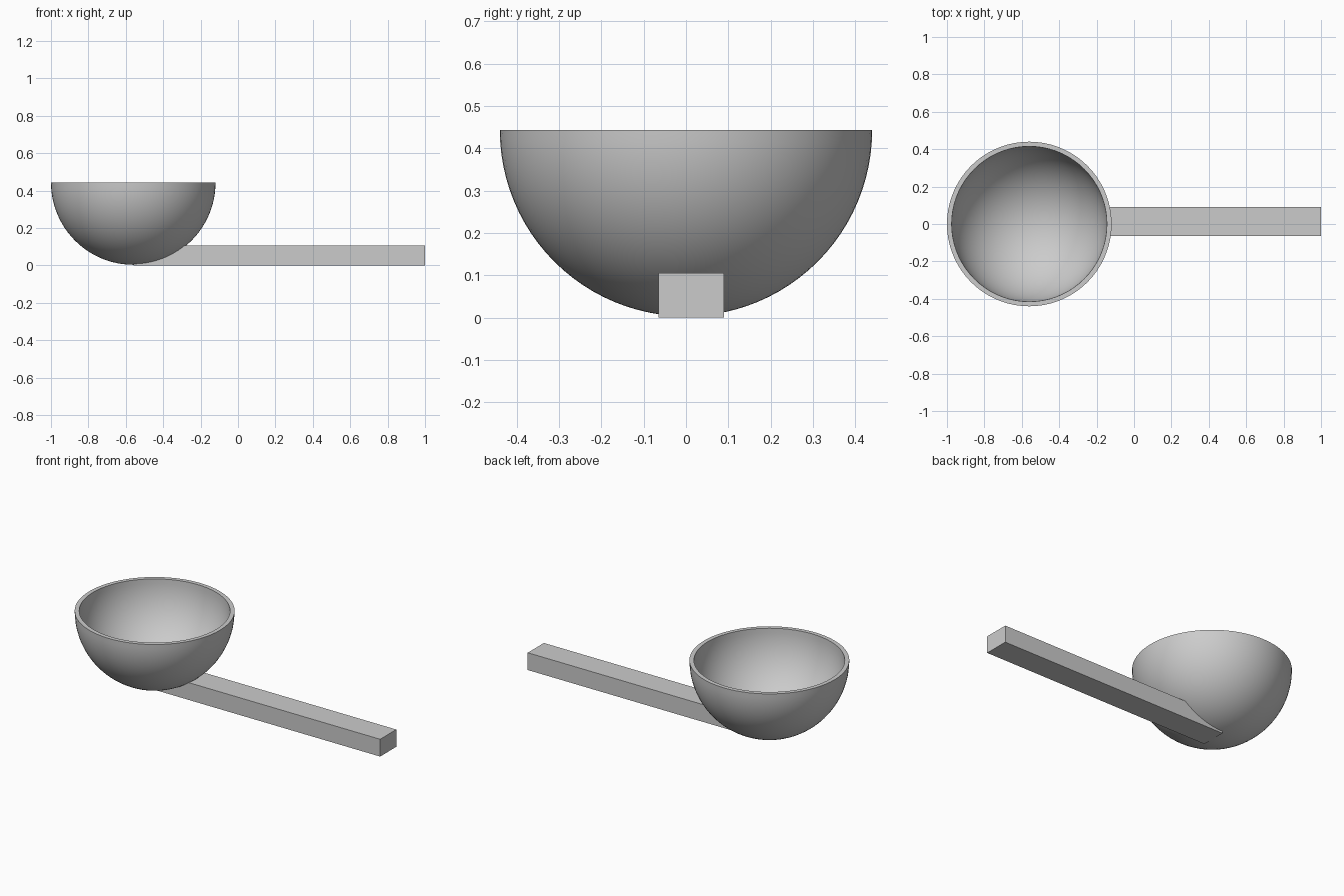
import bpy, bmesh, math
from mathutils import Matrix, Vector

cube = bpy.data.objects.get("Cube")
if cube:
    bpy.data.objects.remove(cube, do_unlink=True)

CENTRE = Vector((-0.56, 0.0, 0.443))
OUTER, INNER = 0.44, 0.415

grey = bpy.data.materials.new("light grey")
grey.use_nodes = True
grey.diffuse_color = (0.6, 0.6, 0.6, 1)
grey.node_tree.nodes["Principled BSDF"].inputs["Base Color"].default_value = (0.6, 0.6, 0.6, 1)


def make_object(name, bm):
    bmesh.ops.recalc_face_normals(bm, faces=bm.faces)
    mesh = bpy.data.meshes.new(name)
    bm.to_mesh(mesh)
    bm.free()
    mesh.materials.append(grey)
    obj = bpy.data.objects.new(name, mesh)
    bpy.context.collection.objects.link(obj)
    return obj


def arc(radius, steps=24):
    """Quarter circle from the bottom pole up to the rim."""
    angles = [math.pi / 2 * i / steps for i in range(steps + 1)]
    return [Vector((radius * math.sin(a), 0, -radius * math.cos(a))) for a in angles]


# Bowl: outer arc, flat rim and inner arc revolved around the vertical axis
bm = bmesh.new()
verts = [bm.verts.new(CENTRE + p) for p in arc(OUTER) + arc(INNER)[::-1]]
edges = [bm.edges.new(pair) for pair in zip(verts, verts[1:])]
bmesh.ops.spin(bm, geom=verts + edges, cent=CENTRE, axis=(0, 0, 1),
               angle=math.tau, steps=72, use_duplicate=False)
bmesh.ops.remove_doubles(bm, verts=bm.verts, dist=0.0001)
bowl = make_object("bowl", bm)

# Handle: a square bar reaching under the bowl
bm = bmesh.new()
bmesh.ops.create_cube(bm, size=1, matrix=Matrix.Translation((0.22, 0.0125, 0.0525))
                      @ Matrix.Diagonal((1.56, 0.155, 0.105, 1)))
handle = make_object("handle", bm)

# Hollow the handle end so that it hugs the bowl without entering it
bm = bmesh.new()
bmesh.ops.create_uvsphere(bm, u_segments=72, v_segments=48, radius=OUTER - 0.006,
                          matrix=Matrix.Translation(CENTRE))
cutter = make_object("handle_cutter", bm)
cutter.hide_render = True
cut = handle.modifiers.new("bowl_cut", 'BOOLEAN')
cut.operation = 'DIFFERENCE'
cut.solver = 'EXACT'
cut.object = cutter
bpy.ops.object.select_all(action='DESELECT')
bpy.context.view_layer.objects.active = handle
handle.select_set(True)
bpy.ops.object.modifier_apply(modifier=cut.name)
bpy.data.objects.remove(cutter, do_unlink=True)

# Smooth bowl with a crisp rim
bpy.ops.object.select_all(action='DESELECT')
bpy.context.view_layer.objects.active = bowl
bowl.select_set(True)
bpy.ops.object.shade_smooth_by_angle(angle=math.radians(30))
